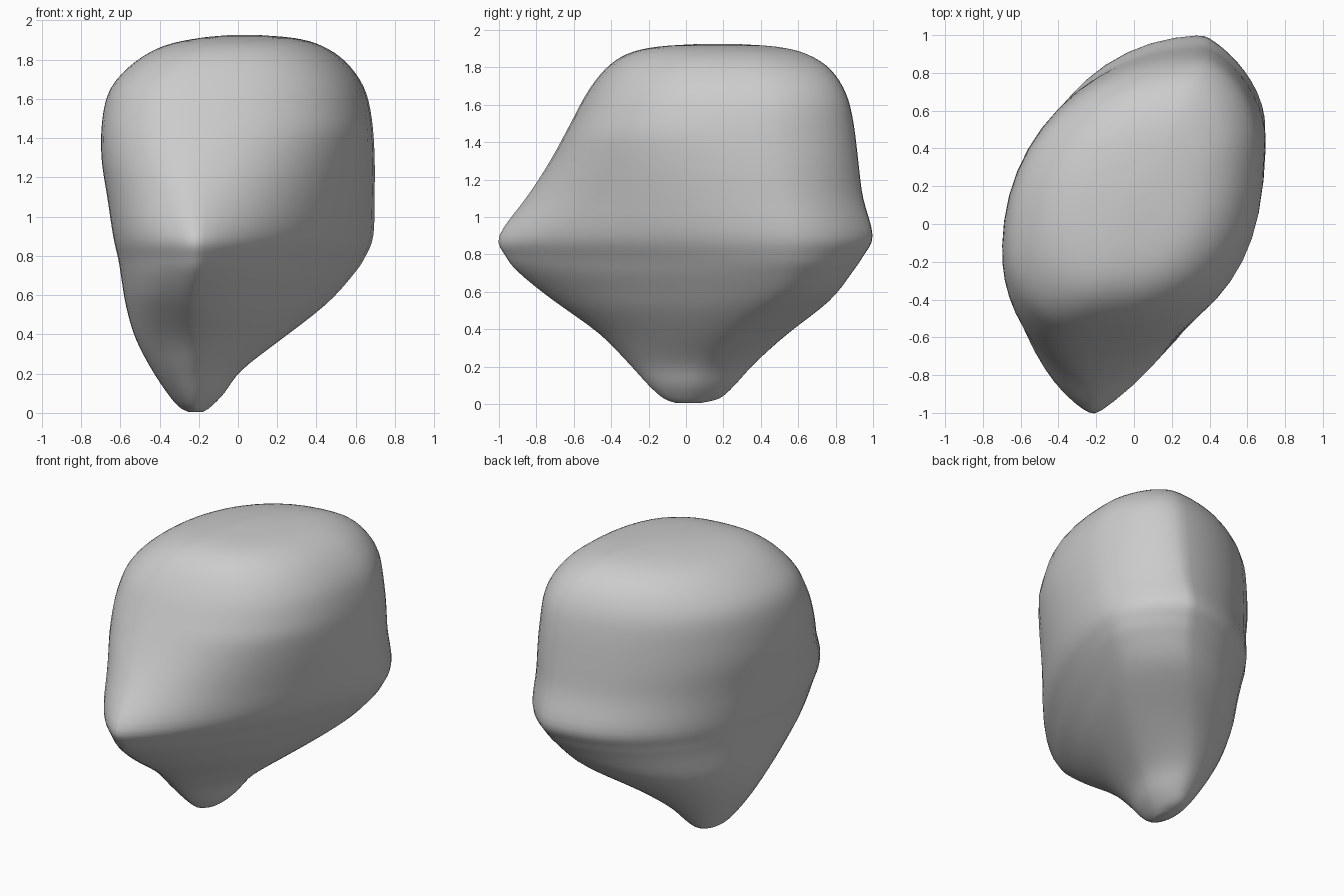
import bpy
import bmesh
from math import cos, sin, pi

SEGMENTS = 48
STEPS = 4

default_cube = bpy.data.objects.get("Cube")
if default_cube:
    bpy.data.objects.remove(default_cube, do_unlink=True)

# Stations up the stone: height, x range, y range, sharpness of the pointed ends
stations = [
    (0.005, -.25, -.18, -.05, .07, 1),
    (.03, -.3, -.14, -.12, .18, 1),
    (.1, -.36, -.07, -.2, .26, 1),
    (.22, -.44, .02, -.31, .37, 1.1),
    (.38, -.525, .23, -.47, .55, 1.2),
    (.55, -.575, .45, -.71, .77, 1.3),
    (.7, -.6, .59, -.9, .89, 1.45),
    (.79, -.615, .65, -.97, .95, 1.55),
    (.9, -.64, .695, -1.01, 1.005, 1.6),
    (1.1, -.67, .7, -.86, .95, 1.4),
    (1.3, -.7, .7, -.73, .925, 1.2),
    (1.5, -.695, .685, -.62, .9, 1.1),
    (1.66, -.65, .645, -.535, .86, 1),
    (1.79, -.525, .55, -.435, .775, 1),
    (1.87, -.38, .43, -.32, .65, 1),
    (1.91, -.2, .29, -.16, .49, 1),
    (1.925, -.04, .1, .08, .26, 1),
]

# Quarters by (is right, is back): pull of the point, roundness low and high up
quarters = {
    (True, False): (.6, 1.28, .8),
    (False, False): (.8, 1, .87),
    (True, True): (.9, 1.06, 1.07),
    (False, True): (0, .96, .98),
}


def blend(a, b, c, d, t):
    """Smooth interpolation from b to c."""
    return b + .5 * t * (c - a + t * (2 * a - 5 * b + 4 * c - d + t * (3 * (b - c) + d - a)))


def mix(low, high, share):
    return low + (high - low) * share


def ramp(value, start, end):
    return max(0, min(1, (value - start) / (end - start)))


def smooth_stations(rows):
    """Refine the stations so the outline flows from one to the next."""
    last = len(rows) - 1
    for i in range(last):
        around = [rows[max(0, min(last, i + k))] for k in (-1, 0, 1, 2)]
        for step in range(STEPS):
            yield [blend(*column, step / STEPS) for column in zip(*around)]
    yield rows[last]


def outline(station):
    """Skewed oval: each quarter joins two neighbouring extreme points."""
    z, left, right, front, back, sharp = station
    skew = ramp(z, 0, .6)
    rise = ramp(z, .75, 1.45)
    tip_front = mix(left, right, .5 - .18 * skew)
    tip_back = mix(left, right, .5 + .25 * skew)
    side_left = mix(front, back, .5 - skew * mix(.07, .16, rise))
    side_right = mix(front, back, .5 + skew * mix(.29, .17, rise))
    for i in range(SEGMENTS):
        angle = 2 * pi * i / SEGMENTS
        c, s = cos(angle), sin(angle)
        tip_x, end_y = (tip_back, back) if s >= 0 else (tip_front, front)
        side_y, end_x = (side_right, right) if c >= 0 else (side_left, left)
        pull, low, high = quarters[c >= 0, s >= 0]
        power = mix(low, high, rise)
        x = mix(tip_x, end_x, abs(c) ** (power * mix(1, sharp, pull)))
        y = mix(side_y, end_y, abs(s) ** power)
        yield x, y, z


# Stone body: stacked outlines closed at both ends
bm = bmesh.new()
rings = [[bm.verts.new(p) for p in outline(row)] for row in smooth_stations(stations)]
for lower, upper in zip(rings, rings[1:]):
    for i in range(SEGMENTS):
        j = (i + 1) % SEGMENTS
        bm.faces.new((lower[i], lower[j], upper[j], upper[i]))
bm.faces.new(reversed(rings[0]))
bm.faces.new(rings[-1])

# Ease out ridges without losing the overall outline
for _ in range(4):
    bmesh.ops.smooth_vert(bm, verts=bm.verts[:], factor=.3,
                          use_axis_x=True, use_axis_y=True, use_axis_z=False)
bmesh.ops.recalc_face_normals(bm, faces=bm.faces[:])

mesh = bpy.data.meshes.new("stone")
bm.to_mesh(mesh)
bm.free()
stone = bpy.data.objects.new("stone", mesh)
bpy.context.collection.objects.link(stone)

# Plain grey colour
grey = bpy.data.materials.new("stone grey")
grey.use_nodes = True
grey.diffuse_color = (.6, .6, .6, 1)
grey.node_tree.nodes["Principled BSDF"].inputs["Base Color"].default_value = (.6, .6, .6, 1)
mesh.materials.append(grey)

# Soft shading
bpy.ops.object.select_all(action="DESELECT")
stone.select_set(True)
bpy.context.view_layer.objects.active = stone
bpy.ops.object.shade_smooth()
